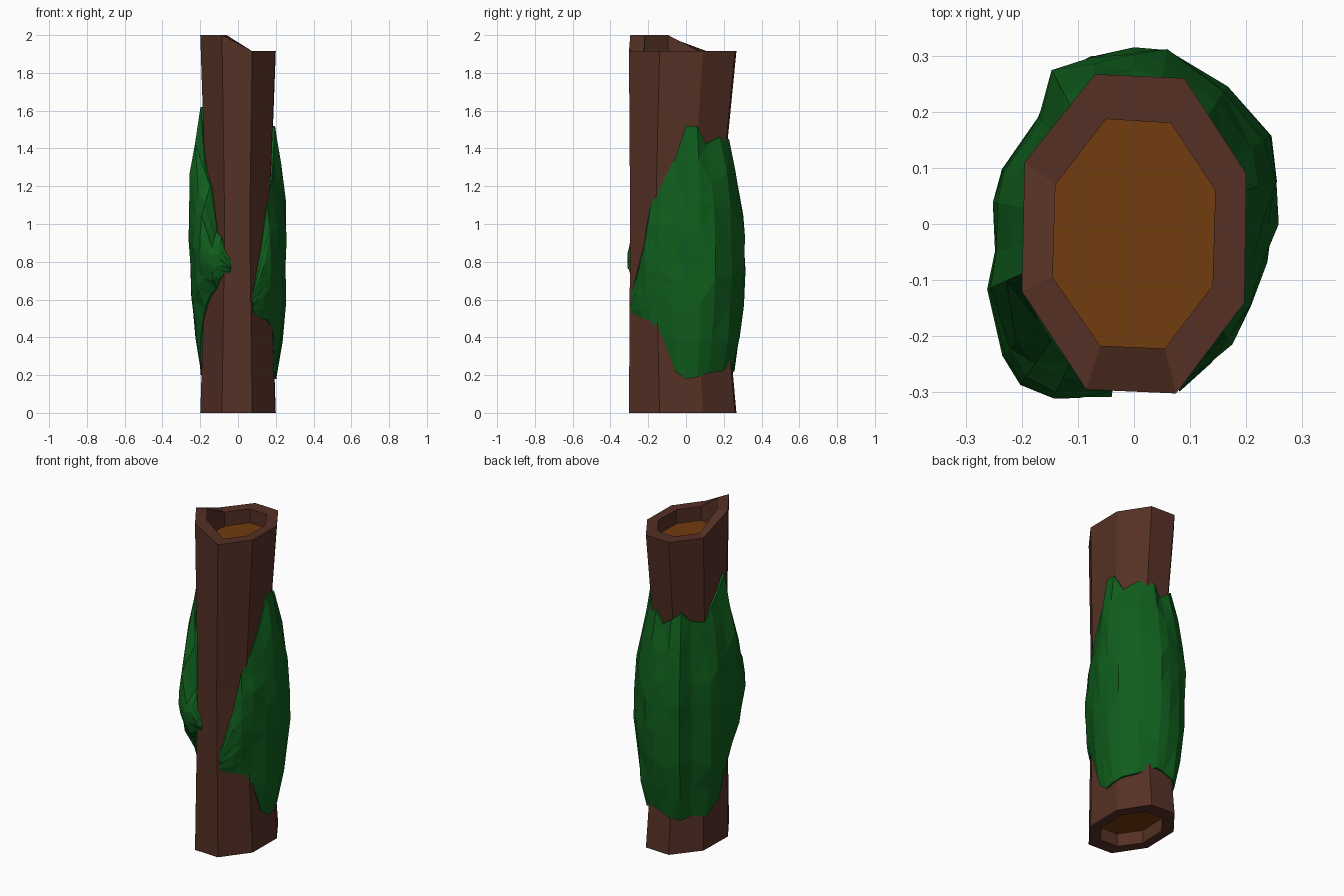
import bpy, bmesh, math, random
from mathutils import Vector

if "Cube" in bpy.data.objects:
    bpy.data.objects.remove(bpy.data.objects["Cube"])

random.seed(4)

OUTER = [(-0.07, 0.267), (0.09, 0.26), (0.2, 0.09), (0.197, -0.14),
         (0.075, -0.302), (-0.085, -0.295), (-0.2, -0.12), (-0.195, 0.11)]
INNER = [(-0.05, 0.187), (0.065, 0.18), (0.145, 0.06), (0.14, -0.11),
         (0.055, -0.222), (-0.06, -0.217), (-0.145, -0.095), (-0.14, 0.07)]
TOP = [1.915] * 5 + [2.0, 2.0, 1.915]


def material(name, rgb):
    m = bpy.data.materials.new(name)
    m.diffuse_color = (*rgb, 1)
    m.use_nodes = True
    m.node_tree.nodes["Principled BSDF"].inputs["Base Color"].default_value = m.diffuse_color
    return m


def finish(bm, name, mats):
    bmesh.ops.recalc_face_normals(bm, faces=bm.faces[:])
    me = bpy.data.meshes.new(name)
    bm.to_mesh(me)
    bm.free()
    ob = bpy.data.objects.new(name, me)
    bpy.context.collection.objects.link(ob)
    for m in mats:
        me.materials.append(m)
    return ob


def waist(p, z):
    """Trunk outline point at height z: narrowest halfway up."""
    k = 1 - min(1, abs(z - 1.0))
    return Vector((p[0] * (1 - 0.17 * k), p[1] * (1 - 0.17 * k) - 0.045 * k))


def trunk_radius(d, z):
    """Distance from the axis to the trunk surface along direction d."""
    pts = [waist(p, z) for p in OUTER]
    best = 9
    for a, b in zip(pts, pts[1:] + pts[:1]):
        n = Vector((a.y - b.y, b.x - a.x))
        if n.dot(a) < 0:
            n = -n
        if n.dot(d) > 1e-6:
            best = min(best, n.dot(a) / n.dot(d))
    return best


bark = material("bark", (0.09, 0.03, 0.018))
wood = material("wood", (0.17, 0.045, 0.004))
green = material("moss", (0.005, 0.11, 0.012))

# Log: octagonal loops from the bottom recess, up the outside, to the top recess
bm = bmesh.new()
loops = [[(*p, 0.08) for p in INNER],
         [(*p, 0) for p in INNER],
         [(*p, 0) for p in OUTER],
         [(*waist(p, 1.0), 1.0) for p in OUTER],
         [(*p, z) for p, z in zip(OUTER, TOP)],
         [(*p, z) for p, z in zip(INNER, TOP)],
         [(*p, 1.83) for p in INNER]]
rings = [[bm.verts.new(v) for v in lp] for lp in loops]
for a, b in zip(rings, rings[1:]):
    for i in range(8):
        j = (i + 1) % 8
        bm.faces.new((a[i], a[j], b[j], b[i]))
for r in (rings[0], rings[-1]):
    bm.faces.new(r).material_index = 1
finish(bm, "hollow_log", [bark, wood])

# Moss: columns round the trunk (x, y of bulge, low z, high z), open at the front
COLUMNS = [(0.08, -0.295, 0.53, 0.64), (0.14, -0.255, 0.50, 0.88),
           (0.18, -0.22, 0.49, 1.10), (0.215, -0.15, 0.42, 1.22),
           (0.245, -0.07, 0.22, 1.36), (0.26, 0.0, 0.18, 1.52),
           (0.265, 0.08, 0.19, 1.52), (0.25, 0.16, 0.21, 1.42),
           (0.17, 0.25, 0.22, 1.46), (0.06, 0.315, 0.26, 1.45),
           (0.0, 0.32, 0.25, 1.38), (-0.08, 0.312, 0.22, 1.42),
           (-0.15, 0.28, 0.20, 1.46), (-0.18, 0.2, 0.22, 1.40),
           (-0.245, 0.1, 0.20, 1.38), (-0.265, 0.04, 0.24, 1.46),
           (-0.257, -0.05, 0.27, 1.54), (-0.27, -0.12, 0.40, 1.62),
           (-0.24, -0.24, 0.56, 1.27), (-0.205, -0.29, 0.62, 1.2),
           (-0.145, -0.315, 0.66, 0.96), (-0.1, -0.315, 0.72, 0.93),
           (-0.04, -0.31, 0.74, 0.80)]
ROWS = 9
bm = bmesh.new()
grid = []
last = len(COLUMNS) - 1
for c, (x, y, lo, hi) in enumerate(COLUMNS):
    d = Vector((x, y)).normalized()
    out = Vector((x, y)).length
    col, rim = [], []
    for r in range(ROWS + 1):
        t = r / ROWS
        inside = r in (0, ROWS)
        s = (r - 1) / (ROWS - 2)
        z = lo + (hi - lo) * min(1, max(0, s))
        base = trunk_radius(d, z)
        if inside:
            rad = base * 0.92
        else:
            bulge = 0.15 + 0.85 * math.sin(math.pi * s) ** 0.6 if 0 < s < 1 else 0.15
            rad = base + max(out - base, 0.015) * bulge
            if 0 < s < 1:
                rad -= random.uniform(0, 0.014)
                z += random.uniform(-0.02, 0.02) * (hi - lo)
        col.append(bm.verts.new((d.x * rad, d.y * rad, z)))
        rim.append((d.x * base * 0.92, d.y * base * 0.92, z))
    # Edge columns sink into the bark
    if c == 0:
        grid.append([bm.verts.new(v) for v in rim])
    grid.append(col)
    if c == last:
        grid.append([bm.verts.new(v) for v in rim])
for a, b in zip(grid, grid[1:]):
    for r in range(ROWS):
        bm.faces.new((a[r], b[r], b[r + 1], a[r + 1]))
bmesh.ops.triangulate(bm, faces=bm.faces[:])
finish(bm, "moss_wrap", [green])
